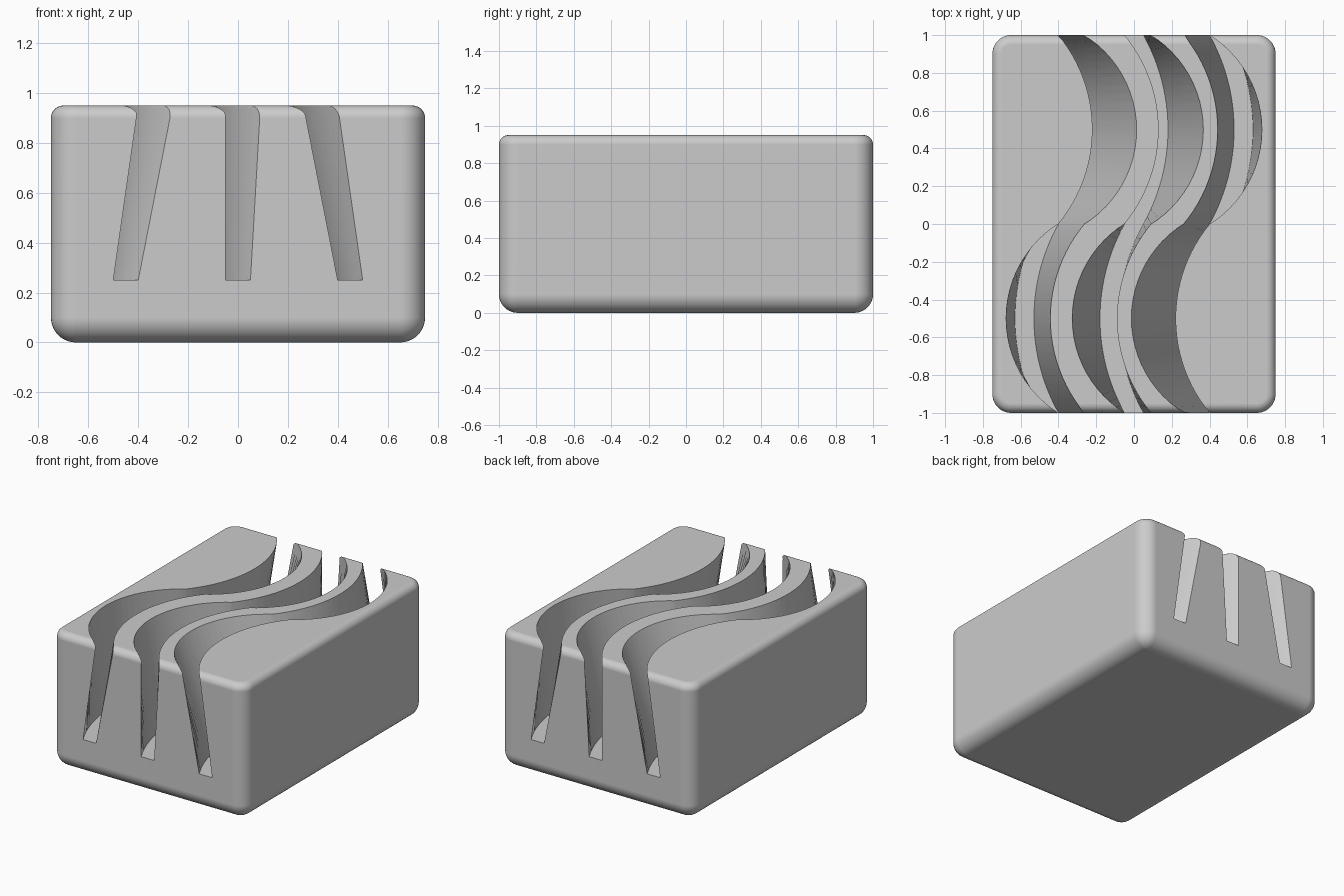
import bpy, bmesh, math
from mathutils import Vector

cube = bpy.data.objects.get("Cube")
if cube:
    bpy.data.objects.remove(cube, do_unlink=True)

grey = bpy.data.materials.new("light_grey")
grey.use_nodes = True
grey.diffuse_color = (0.6, 0.6, 0.6, 1)
grey.node_tree.nodes["Principled BSDF"].inputs["Base Color"].default_value = (0.6, 0.6, 0.6, 1)

HX, HY, TOP, FLOOR = 0.75, 1.0, 0.95, 0.25
CORNER, TOP_FILLET = 0.1, 0.05
STEPS = 10


def loft(name, rings):
    """Skin a list of equal closed rings and cap both ends."""
    bm = bmesh.new()
    rows = [[bm.verts.new(p) for p in ring] for ring in rings]
    for a, b in zip(rows, rows[1:]):
        for i in range(len(a)):
            j = (i + 1) % len(a)
            bm.faces.new((a[i], a[j], b[j], b[i]))
    bm.faces.new(rows[0])
    bm.faces.new(rows[-1])
    bmesh.ops.remove_doubles(bm, verts=bm.verts, dist=0.0001)
    bmesh.ops.recalc_face_normals(bm, faces=bm.faces)
    mesh = bpy.data.meshes.new(name)
    bm.to_mesh(mesh)
    bm.free()
    mesh.materials.append(grey)
    obj = bpy.data.objects.new(name, mesh)
    bpy.context.collection.objects.link(obj)
    return obj


def rounded_rect(inset, z):
    r = CORNER - inset
    ring = []
    for k, (sx, sy) in enumerate(((1, 1), (-1, 1), (-1, -1), (1, -1))):
        for i in range(STEPS + 1):
            t = math.pi / 2 * (k + i / STEPS)
            ring.append((sx * (HX - CORNER) + r * math.cos(t),
                         sy * (HY - CORNER) + r * math.sin(t), z))
    return ring


def s_curve(x, front_bulge, back_bulge, z, n=24):
    """Two arcs in a row, bulging to -x in front and to +x at the back."""
    pts = []
    for mid, side, sag in ((-0.5, -1, front_bulge), (0.5, 1, back_bulge)):
        radius = (0.25 + sag * sag) / (2 * sag)
        half = math.asin(0.5 / radius)
        for i in range(n + 1):
            t = half * (2 * i / n - 1)
            pts.append(Vector((x + side * (radius * math.cos(t) - radius + sag),
                               mid + radius * math.sin(t), z)))
    del pts[n]
    # run a little past both ends of the block
    return [2 * pts[0] - pts[1]] + pts + [2 * pts[-1] - pts[-2]]


# Block: rounded corners, large fillet below, small fillet on top
levels = []
for i in range(STEPS + 1):
    t = math.pi / 2 * i / STEPS
    levels.append((CORNER * (1 - math.sin(t)), CORNER * (1 - math.cos(t))))
for i in range(STEPS + 1):
    t = math.pi / 2 * i / STEPS
    levels.append((TOP_FILLET * (1 - math.cos(t)), TOP - TOP_FILLET * (1 - math.sin(t))))
block = loft("slotted_block", [rounded_rect(*lv) for lv in levels])

# Wavy slots: narrow floor, wider and more strongly curved at the top
slots = ((-0.45, -0.4, -0.263), (0.0, -0.05, 0.09), (0.45, 0.263, 0.4))
cutters = []
for floor_x, top_left, top_right in slots:
    low_l = s_curve(floor_x - 0.05, 0.13, 0.13, FLOOR)
    low_r = s_curve(floor_x + 0.05, 0.13, 0.13, FLOOR)
    high_l = s_curve(top_left, 0.277, 0.18, TOP)
    high_r = s_curve(top_right, 0.18, 0.277, TOP)
    rings = [(a, b, b.lerp(d, 1.07), a.lerp(c, 1.07))
             for a, b, c, d in zip(low_l, low_r, high_l, high_r)]
    cutter = loft("slot_cutter", rings)
    cutter.hide_render = True
    cutters.append(cutter)

bpy.ops.object.select_all(action="DESELECT")
bpy.context.view_layer.objects.active = block
block.select_set(True)
for cutter in cutters:
    cut = block.modifiers.new("slot", "BOOLEAN")
    cut.operation = "DIFFERENCE"
    cut.solver = "EXACT"
    cut.object = cutter
    bpy.ops.object.modifier_apply(modifier=cut.name)
    bpy.data.objects.remove(cutter, do_unlink=True)

# Smooth fillets and slot walls, crisp slot edges
bpy.ops.object.shade_smooth_by_angle(angle=math.radians(30))
weighted = block.modifiers.new("even_shading", "WEIGHTED_NORMAL")
weighted.keep_sharp = True
